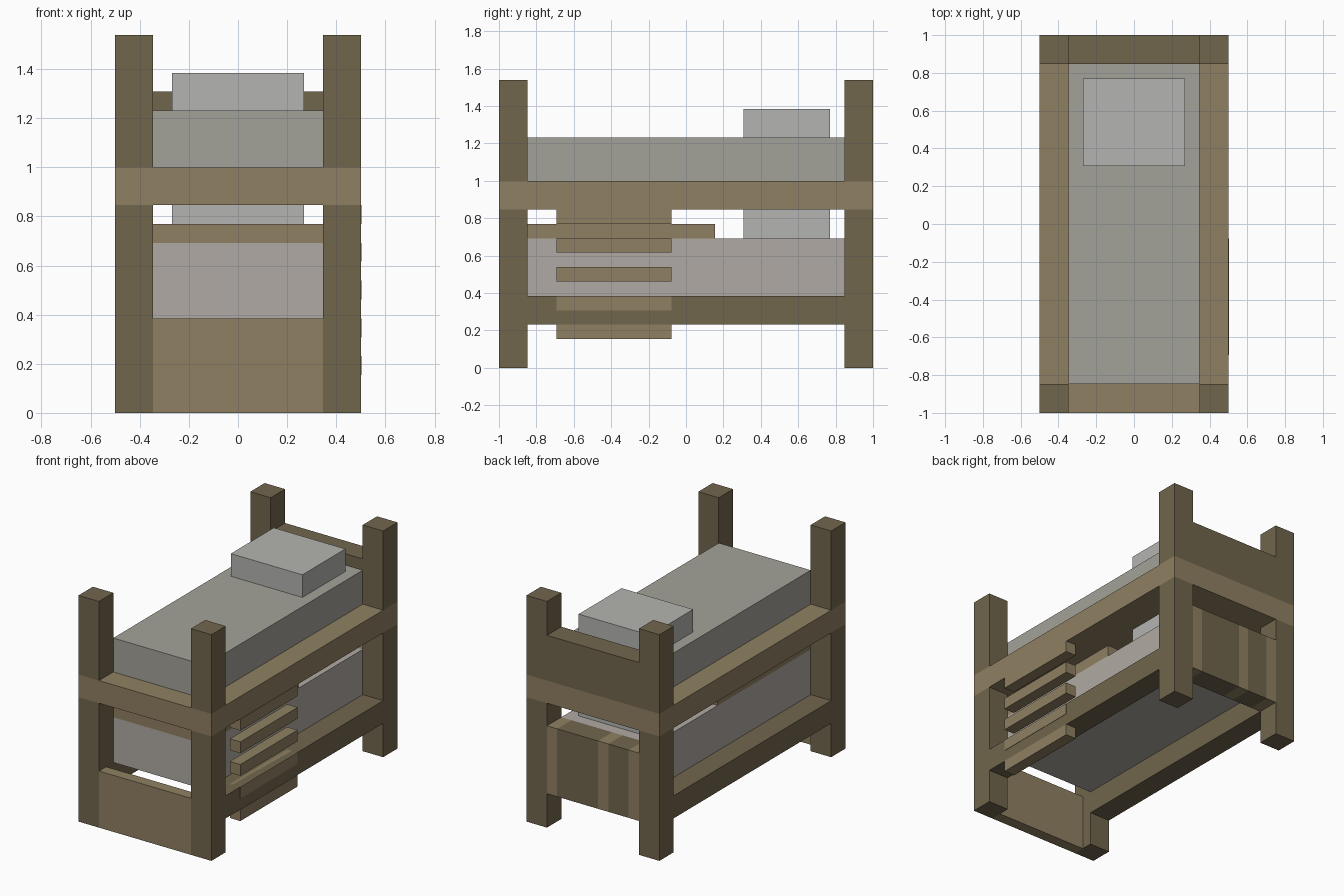
import bpy
from mathutils import Vector

if "Cube" in bpy.data.objects:
    bpy.data.objects.remove(bpy.data.objects["Cube"])

U = 1 / 13  # the whole bed sits on a 13 x 26 x 20 block grid


def material(name, hex_code):
    rgb = [int(hex_code[i:i + 2], 16) / 255 for i in (0, 2, 4)]
    m = bpy.data.materials.new(name)
    m.diffuse_color = [((c + 0.055) / 1.055) ** 2.4 for c in rgb] + [1]
    m.use_nodes = True
    m.node_tree.nodes["Principled BSDF"].inputs["Base Color"].default_value = m.diffuse_color
    return m


DARK = material("dark_wood", "71664d")
LIGHT = material("light_wood", "8f8062")
SHEET = material("upper_sheet", "a4a299")
LINEN = material("lower_sheet", "b0aaa3")
WHITE = material("pillow_cloth", "b4b4b1")


def box(name, x, y, z, mat):
    """Block spanning the (min, max) pairs, given in grid units."""
    lo, hi = Vector((x[0], y[0], z[0])) * U, Vector((x[1], y[1], z[1])) * U
    bpy.ops.mesh.primitive_cube_add(size=1, location=(lo + hi) / 2)
    ob = bpy.context.object
    ob.name = name
    ob.scale = hi - lo
    bpy.ops.object.transform_apply(location=False, rotation=False, scale=True)
    ob.data.materials.append(mat)
    return ob


# Corner posts below and above the upper deck, and lower side rails
for sx, side in ((-1, "left"), (1, "right")):
    x = sorted((sx * 4.5, sx * 6.5))
    for sy, end in ((-1, "front"), (1, "back")):
        y = sorted((sy * 11, sy * 13))
        box(f"{end}_{side}_lower_post", x, y, (0, 11), DARK)
        box(f"{end}_{side}_upper_post", x, y, (13, 20), DARK)
    box(f"{side}_lower_rail", x, (-11, 11), (3, 5), DARK)

# Upper bunk
box("upper_deck", (-6.5, 6.5), (-13, 13), (11, 13), LIGHT)
box("upper_mattress", (-4.5, 4.5), (-11, 11), (13, 16), SHEET)
box("upper_pillow", (-3.5, 3.5), (4, 10), (16, 18), WHITE)
box("upper_headboard", (-4.5, 4.5), (11, 13), (13, 17), DARK)

# Lower bunk
box("footboard", (-4.5, 4.5), (-13, -12), (0, 5), LIGHT)
box("lower_mattress", (-4.5, 4.5), (-11, 11), (5, 9), LINEN)
box("blanket", (-4.5, 4.5), (-11, 2), (9, 10), LIGHT)
box("lower_pillow", (-3.5, 3.5), (4, 10), (9, 11), WHITE)

# Lower headboard made of alternating planks
edges = (-4.5, -3.5, -1.5, -0.5, 3.5, 4.5)
for i, x in enumerate(zip(edges, edges[1:])):
    box(f"headboard_plank_{i + 1}", x, (11, 13), (3, 9), DARK if i % 2 else LIGHT)

# Ladder rungs on the right side
for i in range(5):
    z = 2 + 2 * i
    box(f"ladder_rung_{i + 1}", (5.5, 6.53), (-9, -1), (z, z + 1), LIGHT)
